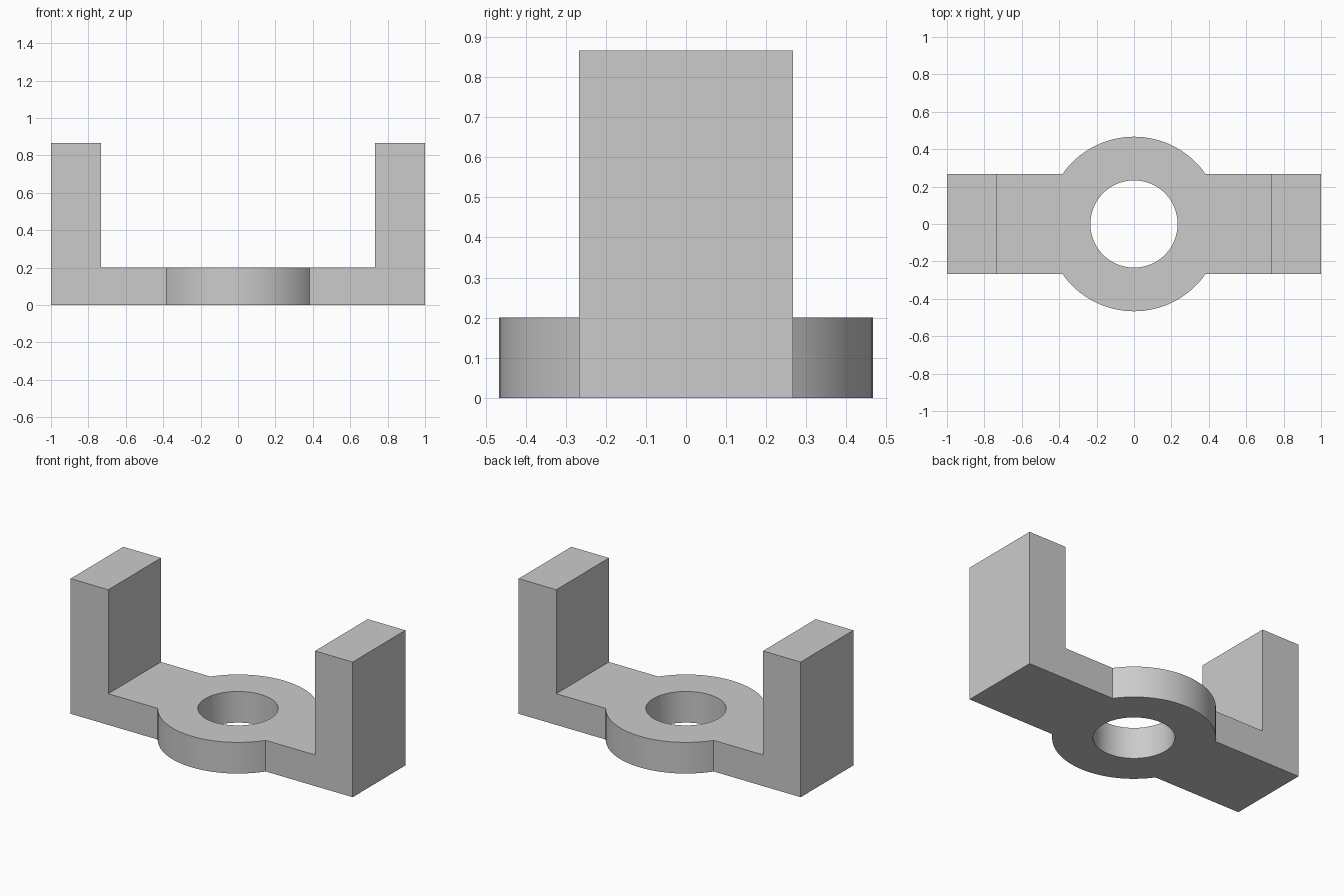
import bpy, bmesh
from math import asin, cos, sin, pi, radians

cube = bpy.data.objects.get("Cube")
if cube:
    bpy.data.objects.remove(cube, do_unlink=True)

HALF_LENGTH, HALF_WIDTH, WALL_X = 1.0, 0.2667, 0.7333
PLATE_H, TOTAL_H = 0.2, 0.8667
BOSS_R, HOLE_R = 0.4667, 0.2333

grey = bpy.data.materials.new("grey")
grey.use_nodes = True
colour = (0.6, 0.6, 0.6, 1)
grey.diffuse_color = colour
grey.node_tree.nodes["Principled BSDF"].inputs["Base Color"].default_value = colour

bm = bmesh.new()


def loop(points):
    """Closed ring of vertices and edges on the ground plane."""
    verts = [bm.verts.new((x, y, 0)) for x, y in points]
    edges = [bm.edges.new((v, verts[i - 1])) for i, v in enumerate(verts)]
    return verts, edges


def arc(radius, start, end, steps):
    angles = [start + (end - start) * i / steps for i in range(steps + 1)]
    return [(radius * cos(a), radius * sin(a)) for a in angles]


def extrude(faces, height):
    result = bmesh.ops.extrude_face_region(bm, geom=faces)["geom"]
    verts = [g for g in result if isinstance(g, bmesh.types.BMVert)]
    bmesh.ops.translate(bm, verts=verts, vec=(0, 0, height))
    return [g for g in result if isinstance(g, bmesh.types.BMFace)]


# Base plate: straight strip with a round boss and a through hole
a = asin(HALF_WIDTH / BOSS_R)
outline = ([(WALL_X, -HALF_WIDTH), (WALL_X, HALF_WIDTH)]
           + arc(BOSS_R, a, pi - a, 32)
           + [(-WALL_X, HALF_WIDTH), (-WALL_X, -HALF_WIDTH)]
           + arc(BOSS_R, pi + a, 2 * pi - a, 32))
outer, outer_edges = loop(outline)
hole, hole_edges = loop(arc(HOLE_R, 0, 2 * pi, 64)[:-1])
bmesh.ops.triangle_fill(bm, edges=outer_edges + hole_edges, use_beauty=True,
                        normal=(0, 0, 1))

# Feet of the two uprights, sharing the end edges of the plate
for side in (1, -1):
    ends = [v for v in outer if abs(v.co.x - side * WALL_X) < 0.001]
    tips = [bm.verts.new((side * HALF_LENGTH, v.co.y, 0)) for v in ends]
    bm.faces.new((ends[0], tips[0], tips[1], ends[1]))
bmesh.ops.recalc_face_normals(bm, faces=bm.faces)

# Thicken everything, then raise the uprights
top = extrude(bm.faces[:], PLATE_H)
extrude([f for f in top if abs(f.calc_center_median().x) > WALL_X],
        TOTAL_H - PLATE_H)
bmesh.ops.recalc_face_normals(bm, faces=bm.faces)

mesh = bpy.data.meshes.new("u_bracket")
bm.to_mesh(mesh)
bm.free()
mesh.materials.append(grey)
bracket = bpy.data.objects.new("u_bracket", mesh)
bpy.context.collection.objects.link(bracket)
bpy.context.view_layer.objects.active = bracket
bracket.select_set(True)
bpy.ops.object.shade_smooth_by_angle(angle=radians(30))
